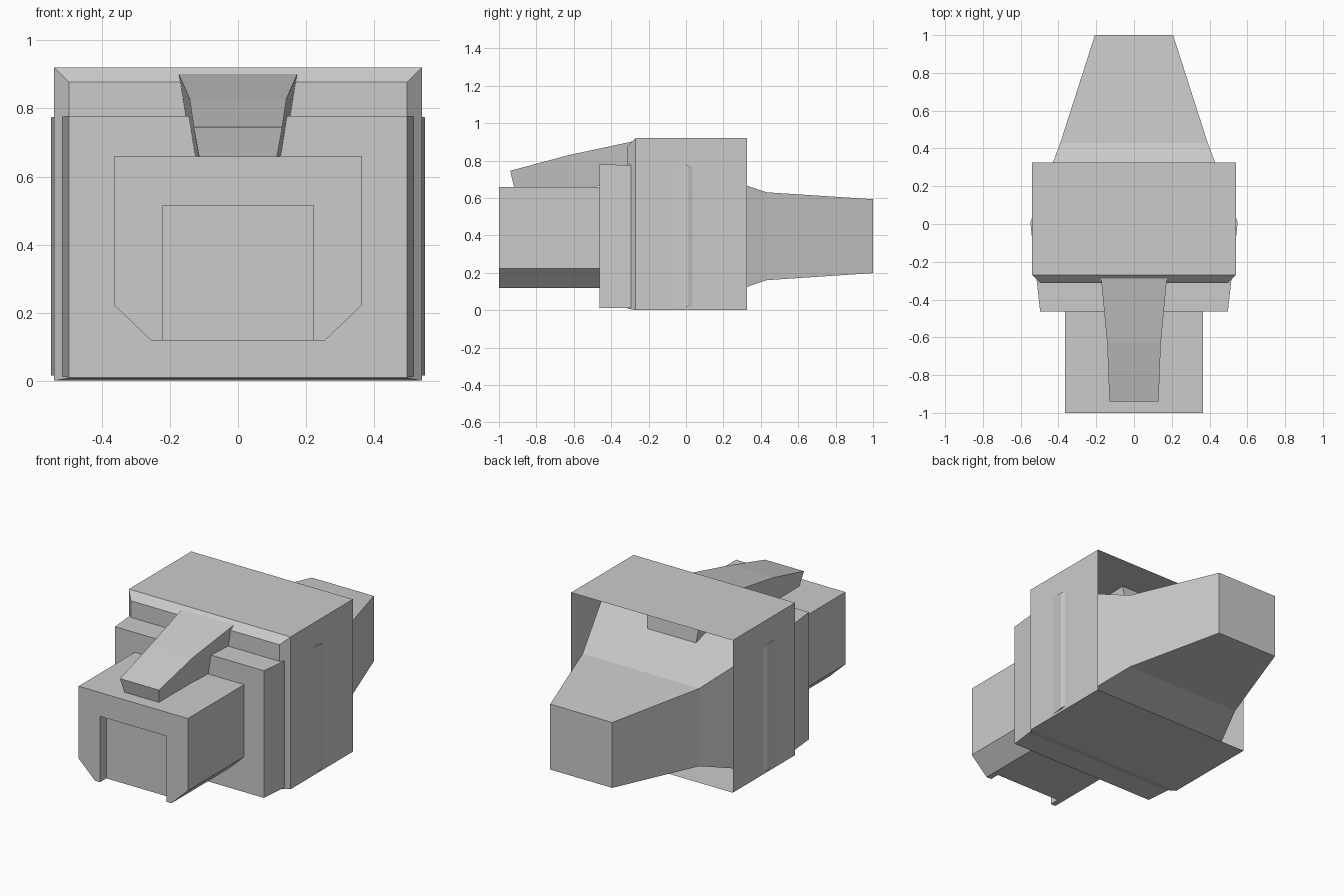
import bpy, bmesh

if "Cube" in bpy.data.objects:
    bpy.data.objects.remove(bpy.data.objects["Cube"])


def loft(name, rings, cap_back=True):
    """Skin a series of equal-length closed rings, capping the ends."""
    bm = bmesh.new()
    loops = [[bm.verts.new(p) for p in ring] for ring in rings]
    for a, b in zip(loops, loops[1:]):
        for i in range(len(a)):
            j = (i + 1) % len(a)
            bm.faces.new((a[i], a[j], b[j], b[i]))
    bm.faces.new(loops[0])
    if cap_back:
        bm.faces.new(loops[-1][::-1])
    bmesh.ops.recalc_face_normals(bm, faces=bm.faces)
    mesh = bpy.data.meshes.new(name)
    bm.to_mesh(mesh)
    bm.free()
    obj = bpy.data.objects.new(name, mesh)
    bpy.context.collection.objects.link(obj)
    return obj


def rect(y, half, z0, z1):
    return [(-half, y, z0), (half, y, z0), (half, y, z1), (-half, y, z1)]


# Outer shell: bevelled front, open at the back
shell = loft("outer_shell", [
    rect(-0.312, 0.497, 0.008, 0.877),
    rect(-0.27, 0.54, 0.0, 0.92),
    rect(0.325, 0.54, 0.0, 0.92)], cap_back=False)
# an open shell needs its outward direction fixed explicitly
bm = bmesh.new()
bm.from_mesh(shell.data)
bm.normal_update()
if max(bm.faces, key=lambda f: f.calc_center_median().z).normal.z < 0:
    bmesh.ops.reverse_faces(bm, faces=bm.faces)
bm.to_mesh(shell.data)
bm.free()

# Core running through the shell and tapering into the cable boot
loft("core_and_boot", [
    rect(-0.463, 0.497, 0.01, 0.778),
    rect(0.01, 0.549, 0.016, 0.774),
    rect(0.43, 0.39, 0.16, 0.63),
    rect(1.0, 0.207, 0.198, 0.593)])

# Plug nose with chamfered lower edges
side = [(0.255, 0.118), (0.365, 0.223), (0.365, 0.659)]
outline = side + [(-x, z) for x, z in reversed(side)]
plug = loft("plug_nose", [[(x, y, z) for x, z in outline] for y in (-1.0, -0.45)])

# Shallow recess in the plug face, open at the bottom
cutter = loft("recess_cutter", [rect(y, 0.222, 0.0, 0.515) for y in (-1.1, -0.94)])
cutter.hide_render = True
cutter.hide_viewport = True
cut = plug.modifiers.new("recess", "BOOLEAN")
cut.operation = "DIFFERENCE"
cut.solver = "EXACT"
cut.object = cutter

# Sloped latch lever: (y_top, z_top, half_top, y_bottom, z_bottom, half_bottom)
stations = [
    (-0.94, 0.745, 0.13, -0.917, 0.65, 0.113),
    (-0.63, 0.828, 0.142, -0.61, 0.65, 0.115),
    (-0.28, 0.903, 0.175, -0.28, 0.68, 0.14),
    (0.12, 0.903, 0.185, 0.14, 0.68, 0.155)]
loft("latch_lever", [
    [(-hb, yb, zb), (hb, yb, zb), (ht, yt, zt), (-ht, yt, zt)]
    for yt, zt, ht, yb, zb, hb in stations])
